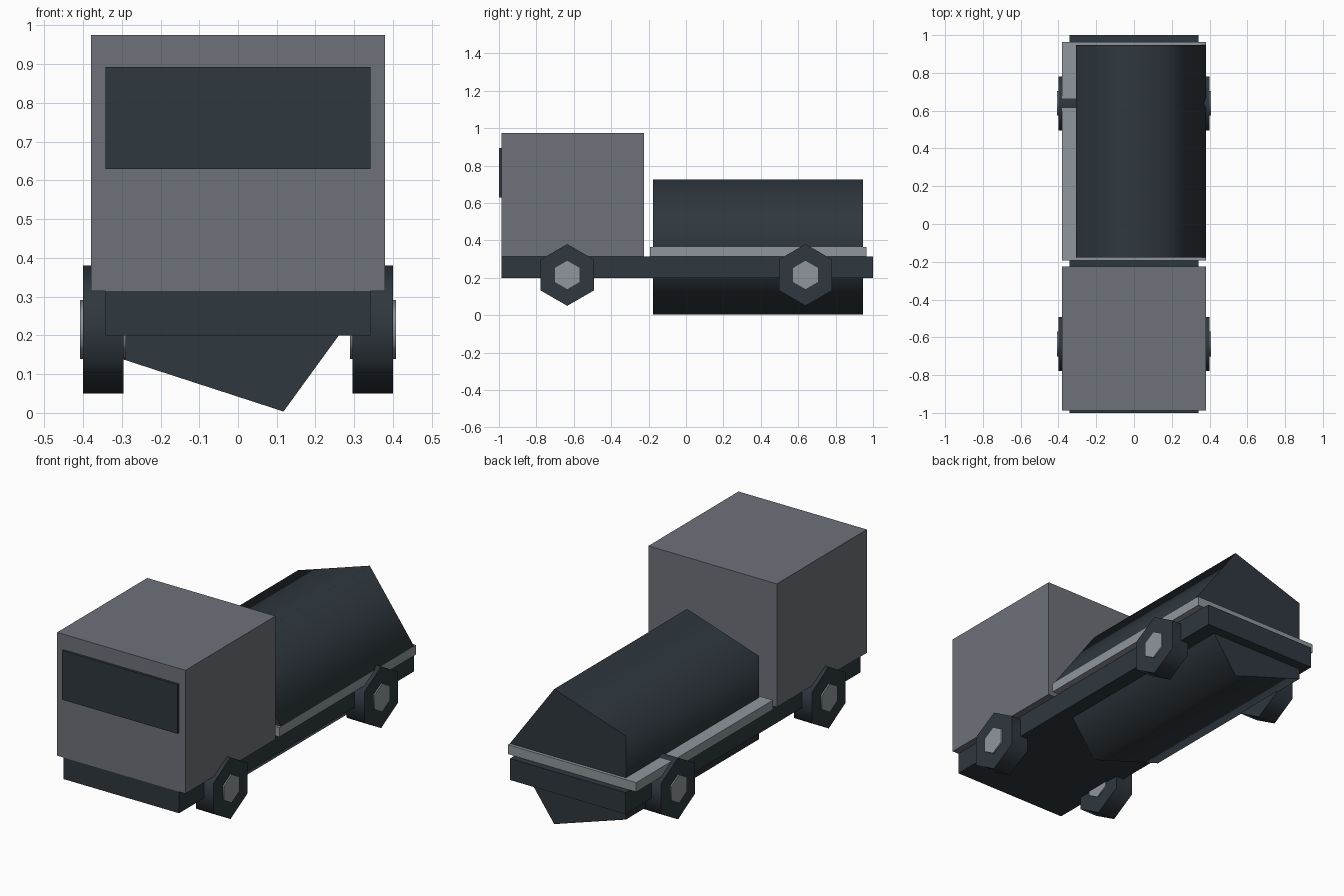
import bpy
import math
from mathutils import Matrix

if "Cube" in bpy.data.objects:
    bpy.data.objects.remove(bpy.data.objects["Cube"], do_unlink=True)


def material(name, color):
    mat = bpy.data.materials.new(name)
    mat.use_nodes = True
    mat.diffuse_color = (*color, 1)
    mat.node_tree.nodes["Principled BSDF"].inputs["Base Color"].default_value = (*color, 1)
    return mat


cab_grey = material("cab grey", (0.155, 0.165, 0.195))
dark_slate = material("dark slate", (0.028, 0.039, 0.049))
light_grey = material("light grey", (0.275, 0.307, 0.335))


def box(name, x, y, z, mat):
    """Box from (min, max) ranges on each axis."""
    bpy.ops.mesh.primitive_cube_add(size=1, location=[sum(r) / 2 for r in (x, y, z)])
    obj = bpy.context.object
    obj.name = name
    obj.data.transform(Matrix.Diagonal([r[1] - r[0] for r in (x, y, z)] + [1]))
    obj.data.materials.append(mat)
    return obj


def prism(name, sides, radius, depth, location, rotation, mat):
    """Low-sided cylinder with smooth sides and flat ends."""
    bpy.ops.mesh.primitive_cylinder_add(vertices=sides, radius=radius, depth=depth, location=location)
    obj = bpy.context.object
    obj.name = name
    obj.data.transform(rotation)
    obj.data.materials.append(mat)
    bpy.ops.object.shade_smooth_by_angle(angle=math.radians(80))
    return obj


# Body
box("chassis", (-0.342, 0.342), (-0.987, 1.0), (0.2, 0.315), dark_slate)
box("cab", (-0.38, 0.38), (-0.987, -0.225), (0.315, 0.975), cab_grey)
box("windshield", (-0.342, 0.342), (-1.0, -0.98), (0.63, 0.893), dark_slate)
box("bed", (-0.38, 0.38), (-0.193, 0.964), (0.315, 0.365), light_grey)

# Five-sided tank lying along the bed, one corner pointing to +x
along_y = Matrix.Rotation(math.pi / 2, 4, "X") @ Matrix.Rotation(-math.pi / 2, 4, "Z")
prism("tank", 5, 0.38, 1.124, (0, 0.385, 0.365), along_y, dark_slate)

# Six-sided wheels with hubs, one corner pointing up
along_x = Matrix.Rotation(math.pi / 2, 4, "Y") @ Matrix.Rotation(math.pi / 2, 4, "Z")
for end, y in (("front", -0.635), ("rear", 0.639)):
    for side, sign in (("left", 1), ("right", -1)):
        center = (sign * 0.348, y, 0.215)
        prism(f"{end}_{side}_wheel", 6, 0.165, 0.105, center, along_x, dark_slate)
        prism(f"{end}_{side}_hub", 6, 0.076, 0.119, center, along_x, light_grey)
